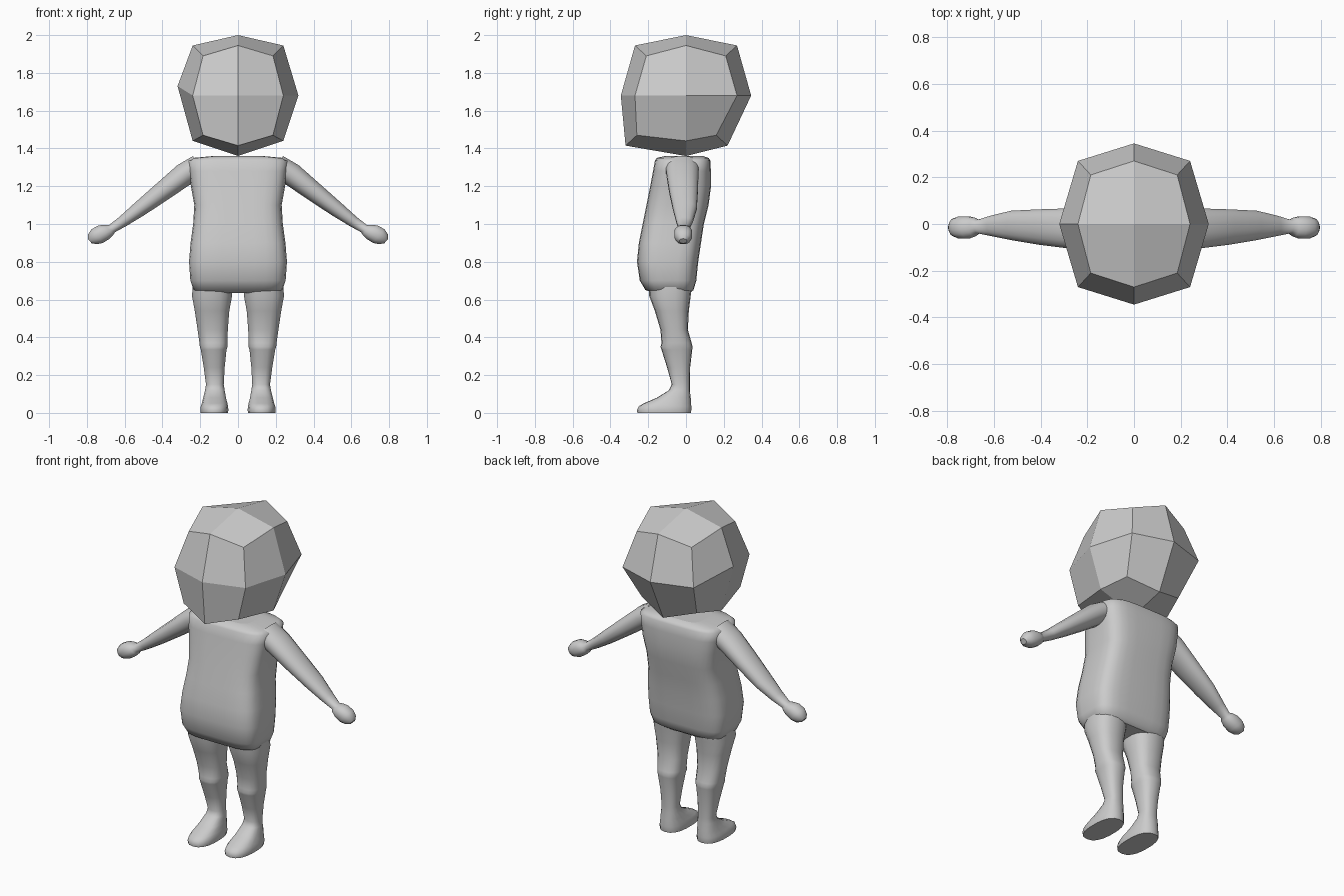
import bpy, bmesh
from math import cos, sin, pi, copysign
from mathutils import Vector


def finish(bm, name, smooth=True, mirror=False):
    bmesh.ops.recalc_face_normals(bm, faces=bm.faces)
    for f in bm.faces:
        f.smooth = smooth and len(f.verts) == 4
    me = bpy.data.meshes.new(name)
    bm.to_mesh(me)
    bm.free()
    ob = bpy.data.objects.new(name, me)
    bpy.context.collection.objects.link(ob)
    if mirror:
        m = ob.modifiers.new("mirror", "MIRROR")
        m.use_mirror_merge = False
    return ob


def loft(name, rings, n, p, mirror=False):
    """Skin superellipse rings given as (centre, half axis a, half axis b)."""
    bm = bmesh.new()
    loops = []
    for c, a, b in rings:
        loop = []
        for i in range(n):
            t = 2 * pi * (i + 0.5) / n
            u = copysign(abs(cos(t)) ** (2 / p), cos(t))
            v = copysign(abs(sin(t)) ** (2 / p), sin(t))
            loop.append(bm.verts.new(Vector(c) + Vector(a) * u + Vector(b) * v))
        loops.append(loop)
    for l0, l1 in zip(loops, loops[1:]):
        for i in range(n):
            j = (i + 1) % n
            bm.faces.new((l0[i], l0[j], l1[j], l1[i]))
    bm.faces.new(loops[0])
    bm.faces.new(loops[-1])
    return finish(bm, name, True, mirror)


def level(z, x0, x1, y0, y1):
    return (((x0 + x1) / 2, (y0 + y1) / 2, z), ((x1 - x0) / 2, 0, 0), (0, (y1 - y0) / 2, 0))


# Head: once-divided cube, faceted
bm = bmesh.new()
bmesh.ops.create_cube(bm, size=2)
bmesh.ops.subdivide_edges(bm, edges=bm.edges[:], cuts=1, use_grid_fill=True)
sizes = {1: (0.32, 0.345, 0.32), 2: (0.24, 0.27, 0.265), 3: (0.185, 0.21, 0.21)}
for v in bm.verts:
    x, y, z = (round(k) for k in v.co)
    sx, sy, sz = sizes[abs(x) + abs(y) + abs(z)]
    if z < 0:
        if y < 0:
            sy += 0.05        # chin pushed forward
        elif y > 0:
            sy -= 0.05        # nape pulled in
        if x and not y:
            sz -= 0.025
    v.co = (x * sx, y * sy, 1.68 + z * sz)
    if (x, y, z) == (-1, 0, 0):
        v.co.z += 0.05
finish(bm, "head", smooth=False)

# Torso: (z, half width, front y, back y)
torso = [(0.635, 0.20, -0.17, 0.02), (0.65, 0.235, -0.215, 0.04), (0.70, 0.253, -0.245, 0.055),
         (0.80, 0.26, -0.26, 0.065), (0.90, 0.252, -0.25, 0.08), (1.00, 0.238, -0.23, 0.095),
         (1.10, 0.232, -0.21, 0.12), (1.20, 0.25, -0.19, 0.133), (1.28, 0.26, -0.175, 0.132),
         (1.335, 0.265, -0.165, 0.13), (1.35, 0.235, -0.155, 0.12), (1.36, 0.13, -0.11, 0.09)]
loft("torso", [level(z, -w, w, a, b) for z, w, a, b in torso], 28, 4)

# Legs with feet: (z, inner x, outer x, front y, back y)
leg = [(0.74, 0.03, 0.235, -0.20, 0.04), (0.62, 0.03, 0.245, -0.195, 0.025),
       (0.54, 0.045, 0.23, -0.165, 0.015), (0.44, 0.053, 0.215, -0.135, 0.01),
       (0.37, 0.055, 0.205, -0.13, 0.03), (0.35, 0.055, 0.203, -0.135, 0.035),
       (0.335, 0.06, 0.198, -0.13, 0.033), (0.24, 0.07, 0.182, -0.10, 0.022),
       (0.15, 0.075, 0.17, -0.075, 0.02), (0.12, 0.07, 0.175, -0.09, 0.02),
       (0.08, 0.063, 0.185, -0.155, 0.025), (0.05, 0.055, 0.193, -0.225, 0.027),
       (0.035, 0.052, 0.198, -0.25, 0.028), (0.015, 0.05, 0.20, -0.26, 0.028),
       (0.0, 0.052, 0.198, -0.257, 0.025)]
loft("leg", [level(*r) for r in leg], 18, 2.5, mirror=True)

# Arms with hands: (x, z, half thickness, front y, back y)
across = Vector((0.65, 0, 0.76))
arm = [(0.20, 1.315, 0.06, -0.11, 0.07), (0.28, 1.265, 0.063, -0.105, 0.068),
       (0.40, 1.172, 0.053, -0.09, 0.064), (0.52, 1.08, 0.042, -0.07, 0.058),
       (0.61, 1.013, 0.031, -0.052, 0.036), (0.668, 0.975, 0.025, -0.04, 0.018),
       (0.683, 0.969, 0.036, -0.053, 0.027), (0.71, 0.957, 0.047, -0.063, 0.033),
       (0.745, 0.936, 0.048, -0.063, 0.033), (0.77, 0.92, 0.036, -0.053, 0.024),
       (0.785, 0.91, 0.016, -0.035, 0.005)]
loft("arm", [((x, (a + b) / 2, z), across * t, (0, (b - a) / 2, 0)) for x, z, t, a, b in arm],
     16, 2.2, mirror=True)
